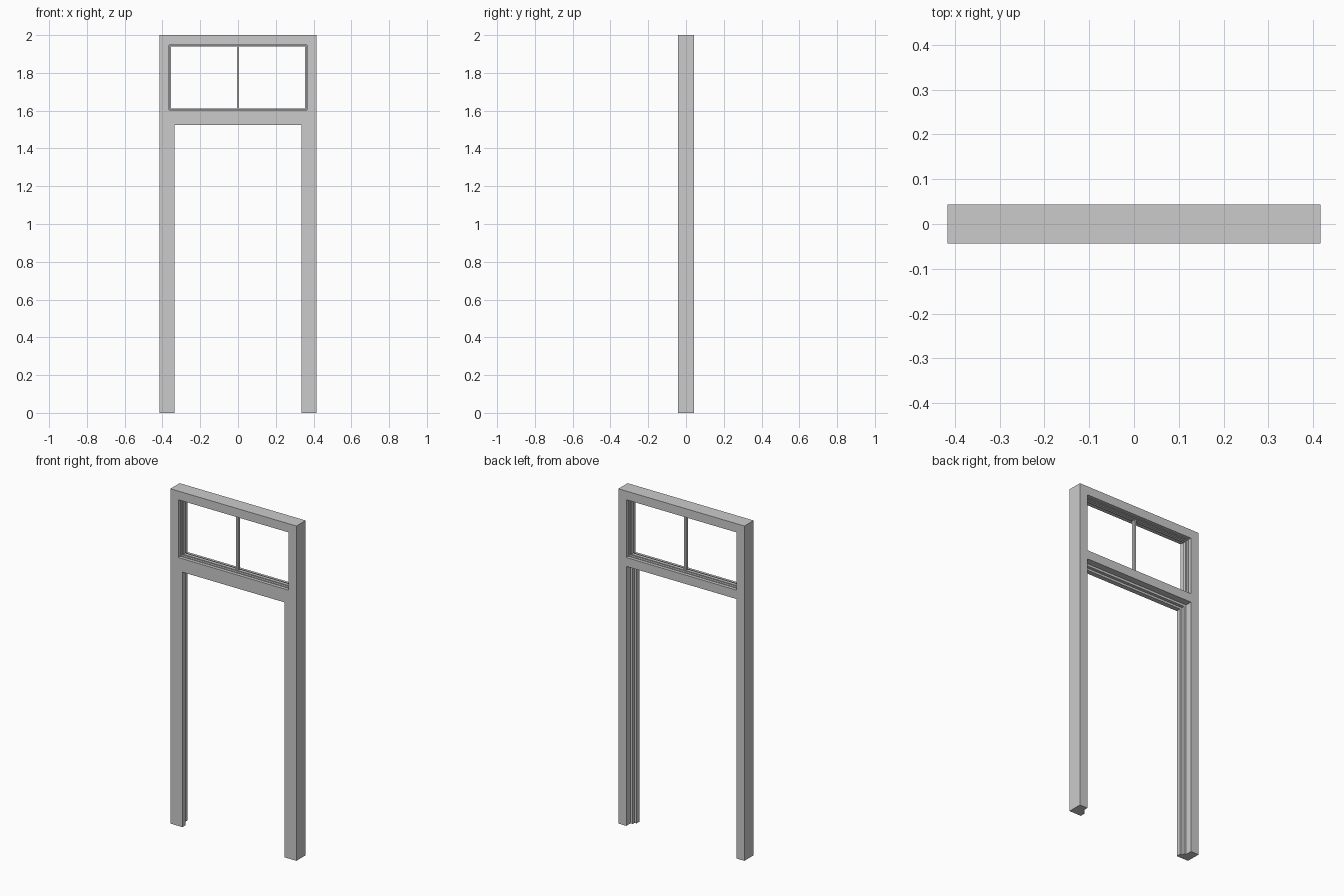
import bpy, bmesh

if "Cube" in bpy.data.objects:
    bpy.data.objects.remove(bpy.data.objects["Cube"])

W, D, H = 0.4165, 0.0435, 2.0      # half width, half depth, height


def box(name, x0, x1, y0, y1, z0, z1):
    bm = bmesh.new()
    bmesh.ops.create_cube(bm, size=1)
    for v in bm.verts:
        v.co.x = x1 if v.co.x > 0 else x0
        v.co.y = y1 if v.co.y > 0 else y0
        v.co.z = z1 if v.co.z > 0 else z0
    return add(name, bm)


def add(name, bm):
    bmesh.ops.recalc_face_normals(bm, faces=bm.faces)
    me = bpy.data.meshes.new(name)
    bm.to_mesh(me)
    bm.free()
    ob = bpy.data.objects.new(name, me)
    bpy.context.collection.objects.link(ob)
    return ob


def cut(target, *dims):
    cutter = box("cutter", *dims)
    cutter.hide_render = True
    mod = target.modifiers.new("cut", 'BOOLEAN')
    mod.operation, mod.solver, mod.object = 'DIFFERENCE', 'EXACT', cutter
    bpy.context.view_layer.objects.active = target
    bpy.ops.object.modifier_apply(modifier=mod.name)
    bpy.data.objects.remove(cutter)


def ring(name, x, z0, z1, profile):
    """Mitred closed frame; profile points are (inset from opening, y)."""
    bm = bmesh.new()
    loops = []
    for sx, top in ((-1, 0), (1, 0), (1, 1), (-1, 1)):
        loops.append([bm.verts.new((sx * (x - o), y, z1 - o if top else z0 + o))
                      for o, y in profile])
    n = len(profile)
    for i in range(4):
        a, b = loops[i], loops[(i + 1) % 4]
        for j in range(n):
            k = (j + 1) % n
            bm.faces.new((a[j], a[k], b[k], b[j]))
    return add(name, bm)


# Door frame with a fanlight opening and a two-step rebate on the back
frame = box("door_frame", -W, W, -D, D, 0, H)
for half, head, y in ((0.337, 1.523, -0.2), (0.350, 1.536, -0.015), (0.364, 1.55, 0.003)):
    cut(frame, -half, half, y, 0.2, -0.2, head)
X, Z0, Z1 = 0.364, 1.603, 1.948
cut(frame, -X, X, -0.2, 0.2, Z0, Z1)

# Stepped glazing bead around the fanlight
half_profile = [(-0.002, 0.024), (0.004, 0.024), (0.004, 0.010), (0.009, 0.010)]
profile = half_profile + [(o, -y) for o, y in reversed(half_profile)]
ring("fanlight_bead", X, Z0, Z1, profile)

# Upright glazing bar
box("glazing_bar", -0.006, 0.006, -0.008, 0.008, Z0 + 0.006, Z1 - 0.006)
